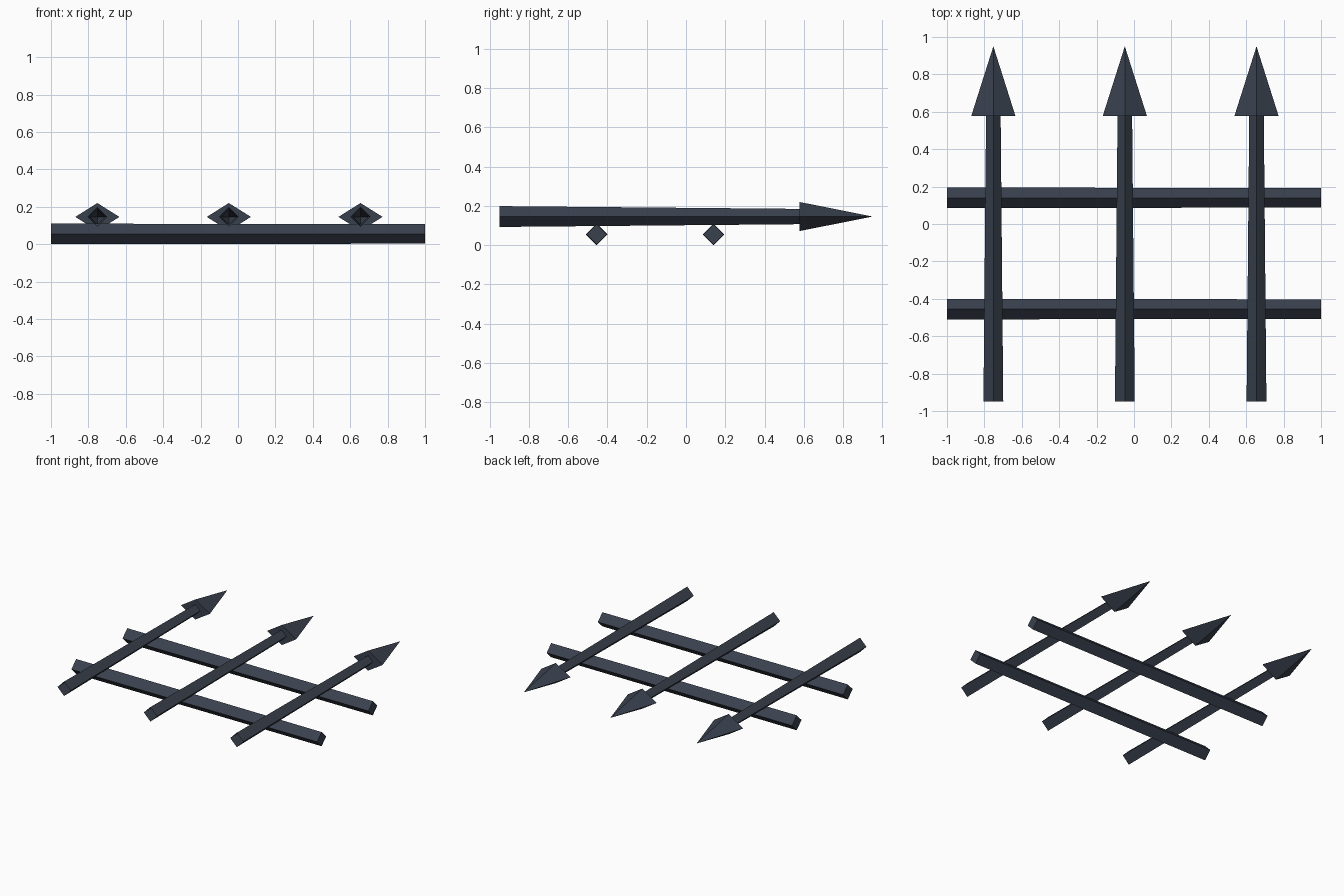
import bpy, bmesh

if "Cube" in bpy.data.objects:
    bpy.data.objects.remove(bpy.data.objects["Cube"])

iron = bpy.data.materials.new("dark blue grey iron")
iron.diffuse_color = (0.042, 0.053, 0.076, 1)
iron.use_nodes = True
iron.node_tree.nodes["Principled BSDF"].inputs["Base Color"].default_value = iron.diffuse_color


def diamond_tube(name, axis, rings, tip=None, caps=False):
    """Skin diamond rings (centre, half side, half height) along x or y."""
    bm = bmesh.new()
    side = (0, 1, 0) if axis == 'x' else (1, 0, 0)
    loops = []
    for c, w, h in rings:
        offs = [(w, 0), (0, h), (-w, 0), (0, -h)]
        loops.append([bm.verts.new((c[0] + side[0] * s, c[1] + side[1] * s, c[2] + u))
                      for s, u in offs])
    for a, b in zip(loops, loops[1:]):
        for i in range(4):
            j = (i + 1) % 4
            bm.faces.new((a[i], a[j], b[j], b[i]))
    if tip:
        t = bm.verts.new(tip)
        for i in range(4):
            bm.faces.new((loops[-1][i], loops[-1][(i + 1) % 4], t))
    if caps:
        bm.faces.new(loops[0])
        bm.faces.new(loops[-1])
    # Consistent winding, outward from the lengthwise axis
    bmesh.ops.recalc_face_normals(bm, faces=bm.faces)
    top = max((f for f in bm.faces if abs(f.normal.z) > 0.3), key=lambda f: f.calc_area())
    centre_z = rings[0][0][2]
    if top.normal.z * (top.calc_center_median().z - centre_z) < 0:
        bmesh.ops.reverse_faces(bm, faces=bm.faces)
    me = bpy.data.meshes.new(name)
    bm.to_mesh(me)
    bm.free()
    me.materials.append(iron)
    ob = bpy.data.objects.new(name, me)
    bpy.context.collection.objects.link(ob)


# Two cross rails, very slightly tapered
for n, y in (("lower_rail", -0.455), ("upper_rail", 0.14)):
    diamond_tube(n, 'x', [((-1, y, 0.055), 0.055, 0.055),
                          ((1, y, 0.055), 0.052, 0.052)], caps=True)

# Three tapered pickets, open at the foot, flaring into spear heads
Z = 0.146
for n, x in (("left", -0.752), ("middle", -0.049), ("right", 0.655)):
    diamond_tube(n + "_spear_picket", 'y',
                 [((x, -0.95, Z), 0.053, 0.053),
                  ((x, 0.578, Z), 0.039, 0.039),
                  ((x, 0.578, Z), 0.118, 0.074)],
                 tip=(x, 0.95, Z))
